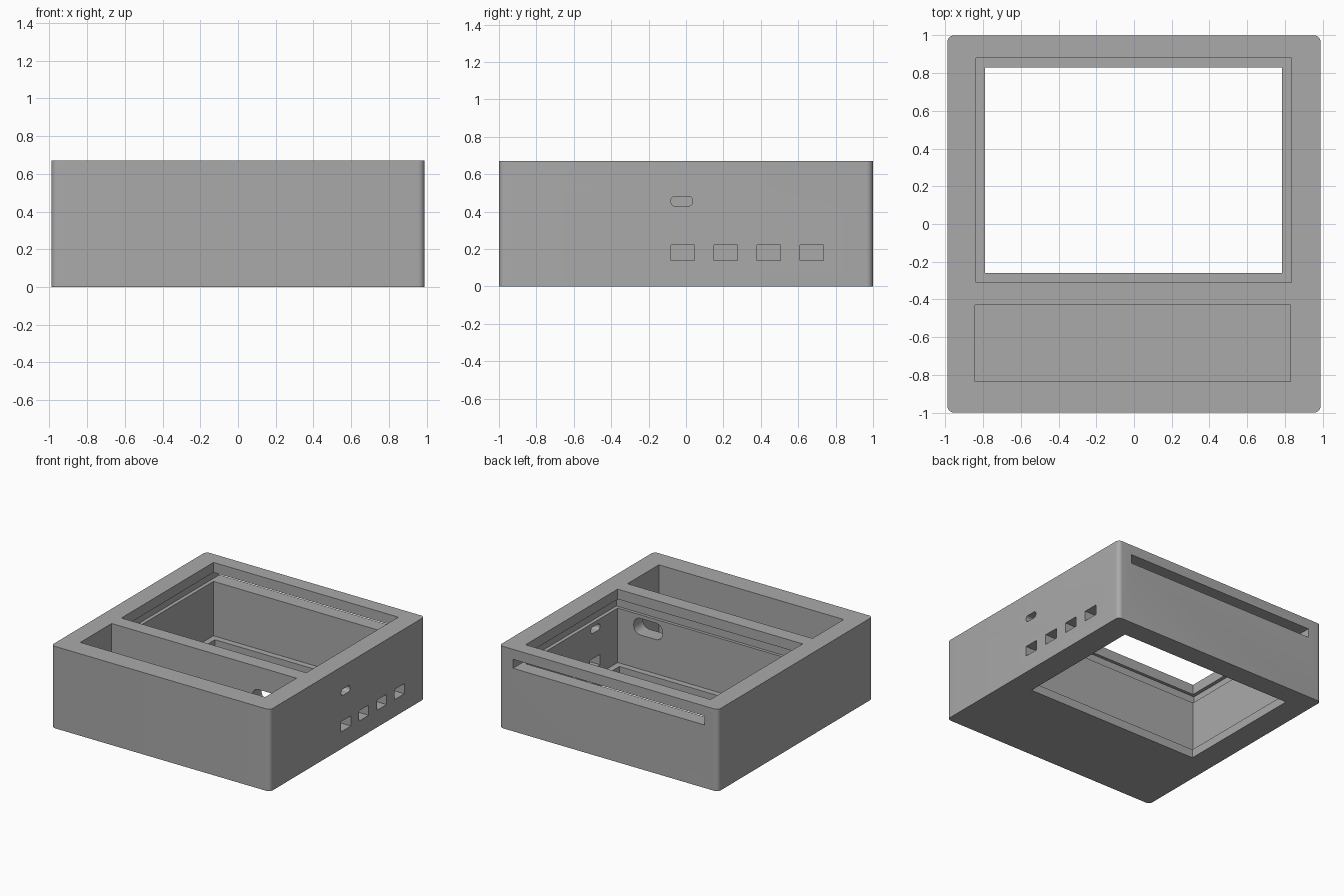
import bpy
import bmesh

default = bpy.data.objects.get("Cube")
if default:
    bpy.data.objects.remove(default, do_unlink=True)

grey = bpy.data.materials.new("plain grey")
grey.use_nodes = True
grey.diffuse_color = (0.4, 0.4, 0.4, 1)
grey.node_tree.nodes["Principled BSDF"].inputs["Base Color"].default_value = (0.4, 0.4, 0.4, 1)


def block(name, xs, ys, zs, radius=0, axis=2, segments=8):
    """Box between limits, with the edges along one axis rounded."""
    bm = bmesh.new()
    bmesh.ops.create_cube(bm, size=1)
    for v in bm.verts:
        for i, (low, high) in enumerate((xs, ys, zs)):
            v.co[i] = low if v.co[i] < 0 else high
    if radius:
        edges = [e for e in bm.edges
                 if abs(e.verts[0].co[axis] - e.verts[1].co[axis]) > 1e-4]
        bmesh.ops.bevel(bm, geom=edges, offset=radius, offset_type='OFFSET',
                        segments=segments, profile=0.5, affect='EDGES')
    bmesh.ops.recalc_face_normals(bm, faces=bm.faces)
    mesh = bpy.data.meshes.new(name)
    bm.to_mesh(mesh)
    bm.free()
    obj = bpy.data.objects.new(name, mesh)
    bpy.context.collection.objects.link(obj)
    mesh.materials.append(grey)
    return obj


# Outer case with rounded upright corners
case = block("case", (-0.99, 0.99), (-1, 1), (0, 0.67), 0.035)

floor, over = 0.07, 0.8
cutters = [
    # Main chamber, open at the top, and the smaller window in its floor
    block("chamber_cutter", (-0.838, 0.835), (-0.31, 0.88), (floor, over)),
    block("window_cutter", (-0.79, 0.785), (-0.26, 0.83), (-0.1, 0.2)),
    # Front tray
    block("tray_cutter", (-0.842, 0.83), (-0.835, -0.43), (floor, over)),
    # Sliding panel groove that leaves through the back wall
    block("groove_cutter", (-0.868, 0.865), (-0.335, 1.1), (0.515, 0.588)),
    # Cable passage through the divider
    block("passage_cutter", (0.43, 0.69), (-0.5, -0.25), (0.35, 0.485), 0.06, 1),
    # Rounded upper port
    block("upper_port_cutter", (0.75, 1.1), (-0.08, 0.035), (0.43, 0.482), 0.022, 0, 5),
]
# Row of lower ports
for i in range(4):
    y = -0.08 + 0.23 * i
    cutters.append(block("port_cutter", (0.75, 1.1), (y, y + 0.125), (0.14, 0.223)))

bpy.ops.object.select_all(action='DESELECT')
bpy.context.view_layer.objects.active = case
case.select_set(True)
for cutter in cutters:
    cutter.hide_render = True
    mod = case.modifiers.new("cut", 'BOOLEAN')
    mod.operation = 'DIFFERENCE'
    mod.solver = 'EXACT'
    mod.object = cutter
    bpy.ops.object.modifier_apply(modifier=mod.name)
for cutter in cutters:
    bpy.data.objects.remove(cutter, do_unlink=True)

bpy.ops.object.shade_smooth_by_angle(angle=0.6)
